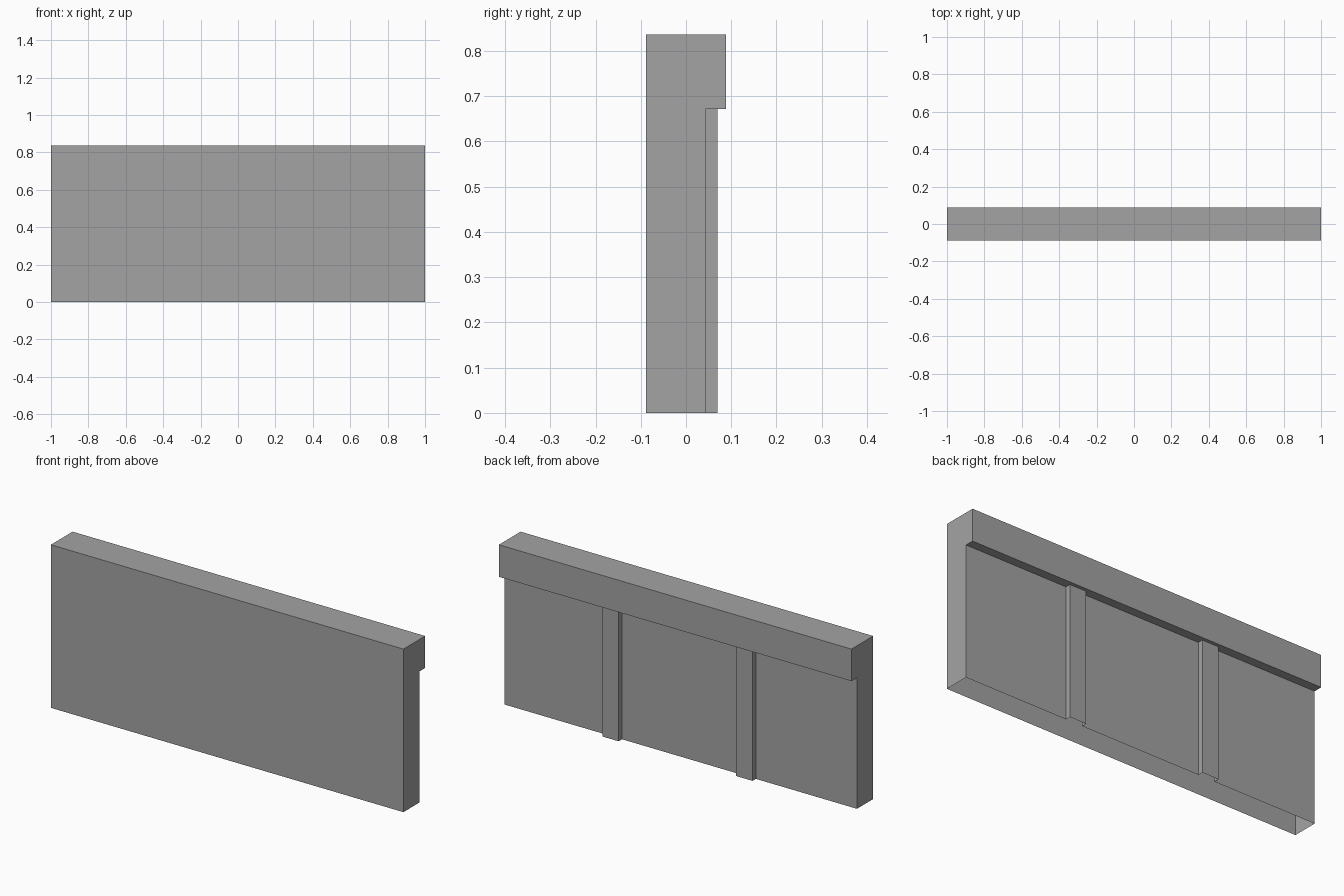
import bpy
import bmesh

cube = bpy.data.objects.get("Cube")
if cube:
    bpy.data.objects.remove(cube, do_unlink=True)

HALF = 1.0          # half of the wall length
FRONT, BACK = -0.088, 0.043
RIB_BACK, CAP_BACK = 0.07, 0.088
LEDGE, TOP = 0.672, 0.836
RIB_IN, RIB_OUT = 0.333, 0.426

grey = bpy.data.materials.new("plain grey")
grey.use_nodes = True
colour = (0.37, 0.37, 0.37, 1.0)
grey.diffuse_color = colour
grey.node_tree.nodes["Principled BSDF"].inputs["Base Color"].default_value = colour


def rib_outline(near, far):
    """Footprint of one rib standing out of the back."""
    return [(near, BACK), (near, RIB_BACK), (far, RIB_BACK), (far, BACK)]


# Footprint, anticlockwise from the front right corner
front = [(-HALF, FRONT), (HALF, FRONT)]
back = ([(HALF, BACK)] + rib_outline(RIB_OUT, RIB_IN)
        + rib_outline(-RIB_IN, -RIB_OUT) + [(-HALF, BACK)])

bm = bmesh.new()


def ring(points, z):
    return [bm.verts.new((x, y, z)) for x, y in points]


def wall(low, high):
    for i in range(len(low)):
        j = (i + 1) % len(low)
        bm.faces.new((low[i], low[j], high[j], high[i]))


# Lower wall with ribs, left open underneath
base = ring(front + back, 0)
neck = ring(front + back, LEDGE)
wall(base, neck)

# Overhanging ledge along the back
lip = ring([(HALF, CAP_BACK), (-HALF, CAP_BACK)], LEDGE)
bm.faces.new(neck[2:] + [lip[1], lip[0]])

# Cap band and flat top
crown = ring(front + [(HALF, CAP_BACK), (-HALF, CAP_BACK)], TOP)
bm.faces.new((neck[0], neck[1], crown[1], crown[0]))
bm.faces.new((neck[1], neck[2], lip[0], crown[2], crown[1]))
bm.faces.new((lip[0], lip[1], crown[3], crown[2]))
bm.faces.new((lip[1], neck[-1], neck[0], crown[0], crown[3]))
bm.faces.new(crown)

bmesh.ops.recalc_face_normals(bm, faces=bm.faces[:])
mesh = bpy.data.meshes.new("wall_panel")
bm.to_mesh(mesh)
bm.free()
mesh.materials.append(grey)
panel = bpy.data.objects.new("wall_panel", mesh)
bpy.context.collection.objects.link(panel)
